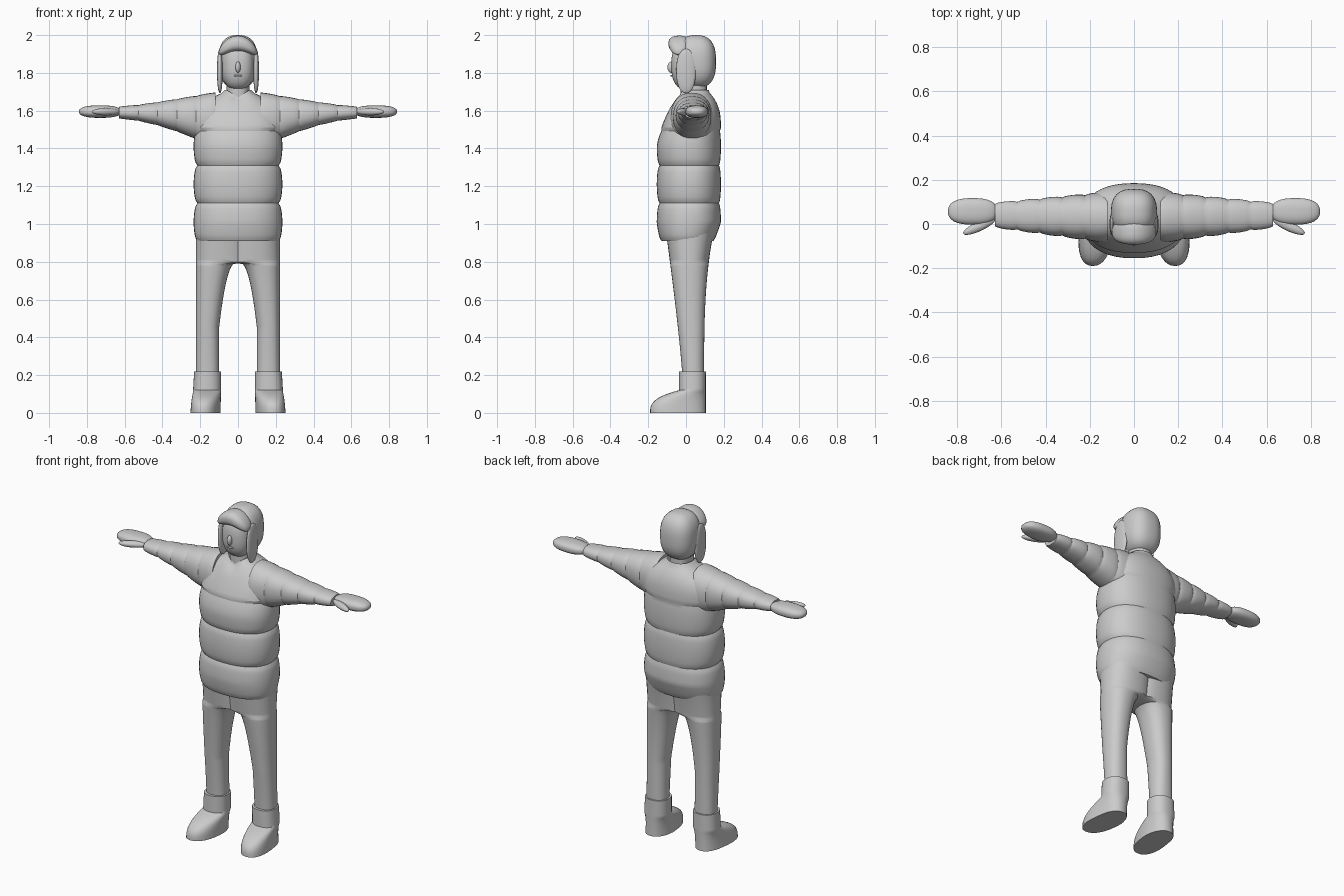
import bpy, bmesh, math
from mathutils import Matrix, Vector

cube = bpy.data.objects.get("Cube")
if cube:
    bpy.data.objects.remove(cube)

grey = bpy.data.materials.new("plain_grey")
grey.use_nodes = True
grey.diffuse_color = (.6, .6, .6, 1)
grey.node_tree.nodes["Principled BSDF"].inputs["Base Color"].default_value = grey.diffuse_color


def mix(start, end, amount):
    return start + (end - start) * amount


def clamp(value):
    return max(0, min(1, value))


def rounded(value, power):
    """Signed power, which squares off a sine or cosine."""
    return math.copysign(abs(value) ** (2 / power), value)


def puff(position):
    """Quilted padding: full in each band, creased at whole numbers."""
    return abs(math.sin(math.pi * position)) ** .5


def finish(name, bm, warp=None, angle=40):
    """Bend, shade and link a finished mesh."""
    if warp:
        for vert in bm.verts:
            warp(vert.co)
    bmesh.ops.recalc_face_normals(bm, faces=bm.faces)
    mesh = bpy.data.meshes.new(name)
    bm.to_mesh(mesh)
    bm.free()
    mesh.shade_smooth()
    mesh.set_sharp_from_angle(angle=math.radians(angle))
    mesh.materials.append(grey)
    bpy.context.collection.objects.link(bpy.data.objects.new(name, mesh))


def loft(name, section, samples, along_x=False, side=1, power=2.3,
         segments=32, open_top=False, warp=None, angle=40):
    """Skin rounded sections; section(t) gives position, then low/high on two axes."""
    bm = bmesh.new()
    rings = []
    for sample in range(samples + 1):
        position, low_a, high_a, low_b, high_b = section(sample / samples)
        ring = []
        for step in range(segments):
            turn = math.tau * step / segments
            a = mix(low_a, high_a, (1 + rounded(math.cos(turn), power)) / 2)
            b = mix(low_b, high_b, (1 + rounded(math.sin(turn), power)) / 2)
            point = Vector((position, a, b) if along_x else (a, b, position))
            point.x *= side
            ring.append(bm.verts.new(point))
        rings.append(ring)
    for lower, upper in zip(rings, rings[1:]):
        for step in range(segments):
            after = (step + 1) % segments
            bm.faces.new((lower[step], lower[after], upper[after], upper[step]))
    bm.faces.new(rings[0])
    if not open_top:
        bm.faces.new(rings[-1])
    finish(name, bm, warp, angle)


def blob(name, centre, half, power=2, turn=0, side=1, warp=None):
    """Ellipsoid with given half sizes; a higher power makes it boxier."""
    bm = bmesh.new()
    bmesh.ops.create_uvsphere(bm, u_segments=32, v_segments=24, radius=1)
    spin = Matrix.Rotation(math.radians(turn), 3, "Z")
    for vert in bm.verts:
        length = sum(abs(c) ** power for c in vert.co) ** (1 / power)
        shaped = Vector(c / length * h for c, h in zip(vert.co, half))
        vert.co = spin @ shaped + Vector(centre)
        vert.co.x *= side
    finish(name, bm, warp)


# Quilted jacket: padded bands, then a smooth yoke rounding into the shoulders
def jacket_section(t):
    z = .91 + .8 * t
    padding = puff(4 * t) if t < .75 else 1
    shoulder = clamp((z - 1.5) / .2) ** 3
    chest = clamp((z - 1.4) / .3) ** 1.6
    hem = clamp(1 - t * 8)
    width = mix(.215 + .02 * padding, .07, shoulder)
    front = mix(-.14 - .015 * padding, -.035, chest) + .01 * hem
    back = mix(.175 + .01 * padding, .12, shoulder) - .03 * hem
    return z, -width, width, front, back


def neckline(point):
    # lower the front of the collar into a V
    if point.y < .04:
        point.z -= .04 * clamp(1 - abs(point.x) / .06) * clamp((point.z - 1.62) / .09)


loft("jacket", jacket_section, 48, segments=40, open_top=True, warp=neckline, angle=25)
loft("neck", lambda t: (mix(1.6, 1.8, t), -.06, .06, -.03, .11), 2)

# Face
blob("face", (0, .01, 1.84), (.086, .088, .13), power=2.5)
blob("nose", (0, -.078, 1.83), (.014, .02, .03))
blob("mouth", (0, -.076, 1.785), (.024, .006, .005))


# Winter hat with a turned-up brim arching down to the temples
def arch(point):
    point.z -= 4.5 * point.x ** 2


blob("hat", (0, .053, 1.86), (.104, .106, .14), power=2.6)
blob("hat_brim", (0, -.035, 1.955), (.1, .058, .042), power=2.5, warp=arch)


# Sleeve: padded bands tapering to the wrist
def sleeve_section(t):
    padding = .007 * puff(5 * t)
    depth = mix(.11, .05, t) + padding
    height = mix(.03, .145, (1 - t) ** 1.5) + padding / 2
    middle_y = mix(.03, .04, t)
    middle_z = 1.59 - .04 * (1 - t) ** 2
    return (mix(.12, .63, t), middle_y - depth, middle_y + depth,
            middle_z - height, middle_z + height)


# Trouser leg: the inner edge follows the arch of the crotch
def leg_section(t):
    z = mix(.2, .95, t)
    below_crotch = .8 - z
    inner = .1 * clamp(below_crotch / .35) ** .4 if below_crotch > 0 else -.06
    return z, inner, .223, mix(-.02, -.105, t ** 1.2), mix(.096, .145, t ** 3)


# Boot: straight shaft above a toe that reaches forward near the flat sole
def boot_section(t):
    z = .22 * t
    toe = clamp(1 - (z / .12) ** 3)
    return z, .09, mix(.245, .232, t), mix(-.037, -.19, toe), .105


def turn_out(point):
    # swing the toes slightly outward
    point.x += math.copysign(max(0, -point.y) * .1, point.x)


for side, label in ((1, "left_"), (-1, "right_")):
    blob(label + "ear_flap", (.096, 0, 1.81), (.015, .052, .117), power=2.2, side=side)
    loft(label + "sleeve", sleeve_section, 40, along_x=True, side=side, angle=25)
    blob(label + "hand", (.73, .057, 1.595), (.112, .06, .033), power=2.5, side=side)
    blob(label + "thumb", (.7, -.01, 1.594), (.08, .022, .019), turn=-25, side=side)
    loft(label + "trouser_leg", leg_section, 60, side=side)
    loft(label + "boot", boot_section, 22, side=side, warp=turn_out)
